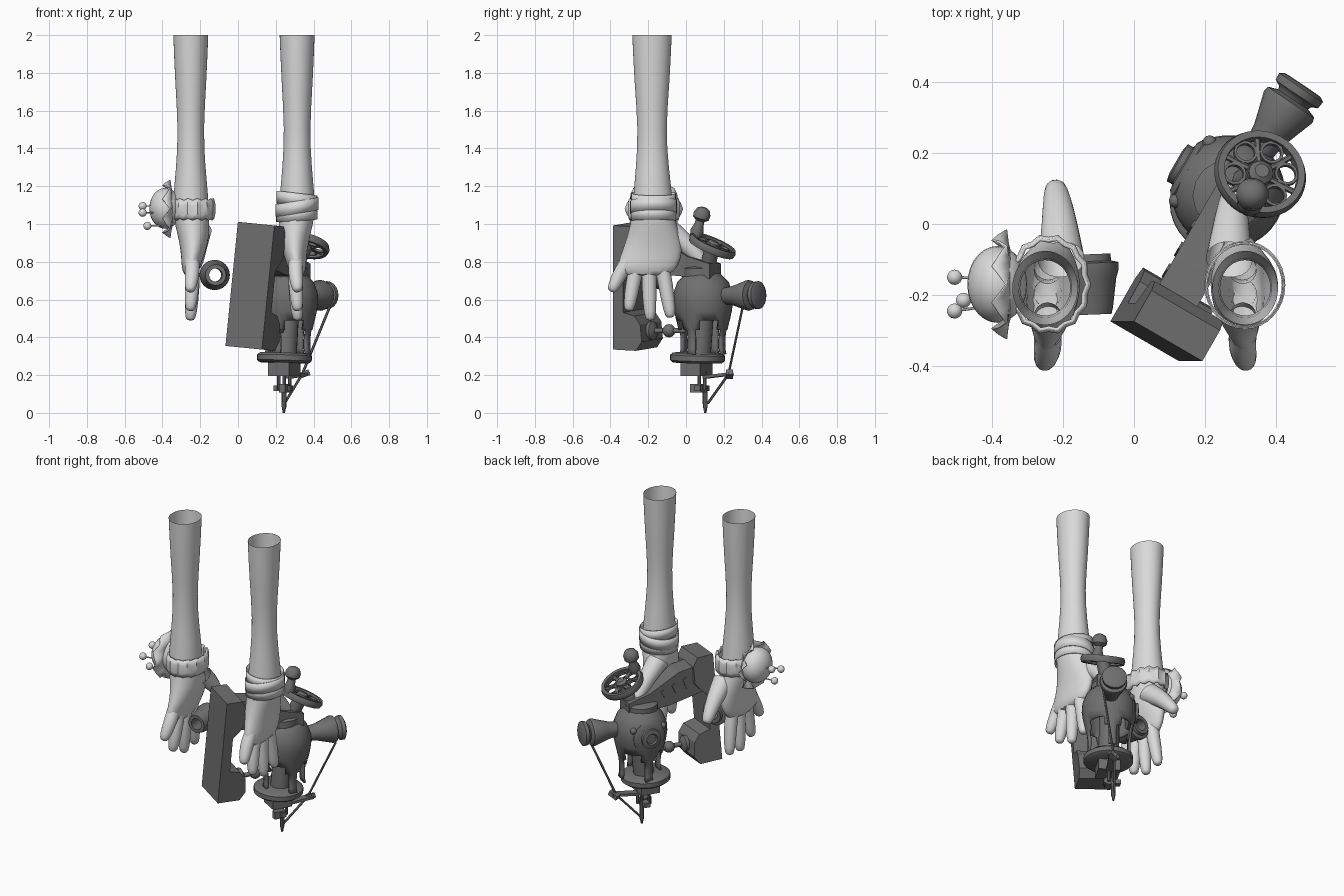
import bpy, bmesh, math
from mathutils import Vector, Matrix

if "Cube" in bpy.data.objects:
    bpy.data.objects.remove(bpy.data.objects["Cube"])

def material(name, v):
    m = bpy.data.materials.new(name)
    m.diffuse_color = (v, v, v, 1)
    m.use_nodes = True
    m.node_tree.nodes["Principled BSDF"].inputs["Base Color"].default_value = m.diffuse_color
    return m

LIGHT = material("light_grey", 0.7)
DARK = material("dark_grey", 0.16)
TURN = Matrix.Rotation(math.radians(-30), 4, 'Z')   # machine heading

def finish(name, bm, mat, matrix=Matrix(), smooth=40, solid=0, subsurf=0):
    bmesh.ops.recalc_face_normals(bm, faces=bm.faces)
    me = bpy.data.meshes.new(name)
    bm.to_mesh(me)
    bm.free()
    me.materials.append(mat)
    ob = bpy.data.objects.new(name, me)
    ob.matrix_world = matrix
    bpy.context.collection.objects.link(ob)
    if solid:
        s = ob.modifiers.new("thickness", 'SOLIDIFY')
        s.thickness, s.offset = solid, 0
    if subsurf:
        ob.modifiers.new("smooth", 'SUBSURF').levels = subsurf
    if smooth:
        bpy.ops.object.select_all(action='DESELECT')
        ob.select_set(True)
        bpy.context.view_layer.objects.active = ob
        bpy.ops.object.shade_smooth_by_angle(angle=math.radians(smooth))
    return ob

def skin_rings(bm, rings, closed=False, caps=(True, True)):
    rows = [[bm.verts.new(p) for p in r] for r in rings]
    pairs = list(zip(rows, rows[1:])) + ([(rows[-1], rows[0])] if closed else [])
    for a, b in pairs:
        for i in range(len(a)):
            j = (i + 1) % len(a)
            bm.faces.new((a[i], a[j], b[j], b[i]))
    if caps[0]:
        bm.faces.new(rows[0])
    if caps[1]:
        bm.faces.new(rows[-1])

def circle(n, rx, ry, c=(0, 0, 0)):
    return [Vector(c) + Vector((rx * math.cos(t), ry * math.sin(t), 0))
            for t in (2 * math.pi * i / n for i in range(n))]

def axis_matrix(origin, axis):
    return Matrix.Translation(origin) @ Vector(axis).to_track_quat('Z', 'Y').to_matrix().to_4x4()

def lathe(name, profile, origin, axis, mat, n=24, closed=False, caps=(True, True), **kw):
    bm = bmesh.new()
    skin_rings(bm, [circle(n, r, r, (0, 0, h)) for r, h in profile],
               closed, (False, False) if closed else caps)
    return finish(name, bm, mat, axis_matrix(origin, axis), **kw)

def rod(name, a, b, r, mat=DARK, n=10, r2=None):
    a, b = Vector(a), Vector(b)
    return lathe(name, [(r, 0), (r2 or r, (b - a).length)], a, b - a, mat, n)

def ball(name, c, r, mat, scale=(1, 1, 1), seg=20):
    bm = bmesh.new()
    bmesh.ops.create_uvsphere(bm, u_segments=seg, v_segments=seg // 2, radius=r)
    return finish(name, bm, mat, Matrix.Translation(c) @ Matrix.Diagonal((*scale, 1)), 60)

def box(name, c, size, matrix=TURN):
    bm = bmesh.new()
    bmesh.ops.create_cube(bm, size=1, matrix=Matrix.Diagonal((*size, 1)))
    return finish(name, bm, DARK, Matrix.Translation(c) @ matrix, 0)

def slab(name, profile, half, matrix):
    # (depth, height) outline extruded sideways
    bm = bmesh.new()
    skin_rings(bm, [[(x, y, z) for y, z in profile] for x in (-half, half)])
    return finish(name, bm, DARK, matrix, 0)

# --- arms with hands, mirrored about x = 0.03 ---
ARM = [(2, -.18, .094, .106), (1.75, -.18, .084, .095), (1.5, -.18, .067, .073),
       (1.3, -.178, .078, .088), (1.15, -.176, .094, .104), (1.04, -.175, .096, .112),
       (.95, -.17, .087, .138), (.86, -.175, .068, .162), (.78, -.205, .05, .165),
       (.72, -.215, .04, .135)]
FINGERS = {"little_finger": [(-.31, .8), (-.345, .745), (-.385, .665)],
           "ring_finger": [(-.26, .78), (-.28, .69), (-.3, .565)],
           "middle_finger": [(-.195, .78), (-.196, .67), (-.19, .515)],
           "index_finger": [(-.13, .79), (-.108, .68), (-.085, .53)],
           "thumb": [(-.1, .97), (.01, .89), (.095, .79)]}
for side, cx, s in (("left", -.255, 1), ("right", .318, -1)):
    bm = bmesh.new()
    skin_rings(bm, [circle(20, rx, ry, (cx + s * (.02 if .8 < z < 1 else .005), y, z))
                    for z, y, rx, ry in ARM], caps=(False, True))
    finish(side + "_arm", bm, LIGHT, smooth=80, subsurf=1)
    for name, path in FINGERS.items():
        bm = bmesh.new()
        thumb = name == "thumb"
        pts = [Vector((cx + s * ((.05, .045, .035) if thumb else (.012, .014, .004))[i], y, z))
               for i, (y, z) in enumerate(path)]
        d = (pts[2] - pts[1]).normalized()
        radii = (.07, .052, .038, .024) if thumb else (.042, .042, .035, .02)
        pts.append(pts[2] + d * .028)
        q = d.to_track_quat('Z', 'Y')
        skin_rings(bm, [[p + q @ v for v in circle(10, r, r)] for p, r in zip(pts, radii)],
                   caps=(False, True))
        finish(side + "_" + name, bm, LIGHT, smooth=80, subsurf=1)

# --- ruffled cuff on the left wrist ---
bm = bmesh.new()
rings = []
for z, grow in ((1.025, .002), (1.05, .007), (1.1, .007), (1.13, 0)):
    pts = circle(28, 1, 1)
    rings.append([(-.24 + p.x * (.104 + grow + .004 * (-1) ** i),
                   -.17 + p.y * (.126 + grow + .004 * (-1) ** i),
                   z + .005 * (-1) ** i) for i, p in enumerate(pts)])
skin_rings(bm, rings, caps=(False, False))
finish("ruffled_cuff", bm, LIGHT, solid=.01)

# --- pincushion with petal skirt and pins ---
ball("pincushion", (-.385, -.17, 1.083), .108, LIGHT, (.78, 1, 1), 28)
bm = bmesh.new()
rings = []
for k, (r, x) in enumerate(((.075, -.345), (.11, -.355), (.145, -.38))):
    rings.append([(x + (.02 * math.cos(i * math.pi / 2) if k == 2 else 0),
                   -.17 + p.x * r * (1 + .03 * k * math.cos(i * math.pi / 2)),
                   1.08 + p.y * r * (1 + .03 * k * math.cos(i * math.pi / 2)))
                  for i, p in enumerate(circle(32, 1, 1))])
skin_rings(bm, rings, caps=(False, False))
finish("petal_skirt", bm, LIGHT, solid=.006)
for y, x, z in ((-.15, -.505, 1.095), (-.215, -.48, .99), (-.245, -.505, 1.06)):
    rod("pin", (x + .1, y * .8 - .034, z), (x, y, z), .004, LIGHT, 6)
    ball("pin_head", (x, y, z), .022, LIGHT, seg=14)

# --- wound tape on the right wrist ---
for z, tilt, rx in ((1.05, .06, .108), (1.09, .16, .112), (1.13, -.12, .106)):
    bm = bmesh.new()
    skin_rings(bm, [[(.312 + p.x, -.172 + p.y, z + dz + tilt * p.x + .08 * tilt * p.y)
                     for p in circle(32, rx, rx + .01)] for dz in (-.033, .033)],
               caps=(False, False))
    finish("wrist_tape", bm, LIGHT, solid=.004)

# --- bobbin at the left hand, wide end to the back ---
lathe("bobbin", [(.035, 0), (.055, 0), (.06, .02), (.072, .1), (.08, .125), (.08, .145),
                 (.06, .15), (.058, .17), (.035, .17)], (-.118, -.255, .73), (-.04, 1, 0),
      DARK, 24, True)

# --- machine column, grip arm with slots ---
COL = Matrix.Translation((.03, -.33, .345)) @ Matrix.Rotation(.1, 4, 'Y') @ TURN
slab("column", [(0, 0), (.14, 0), (.175, .05), (.165, .14), (.13, .185), (.06, .2), (.06, .42),
                (.1, .46), (.13, .5), (.13, .61), (.1, .66), (0, .66)], .112, COL)
GRIP = Matrix.Translation((.05, -.33, 0)) @ TURN
slab("grip_arm", [(.08, .96), (.08, .78), (.3, .73), (.56, .71), (.56, .79), (.42, .83),
                  (.24, .93)], .062, GRIP)
for i in range(3):
    y = .17 + i * .07
    slab("grip_slot", [(y, .82 - i * .015), (y + .02, .815 - i * .015),
                       (y + .045, .88 - i * .025), (y + .025, .89 - i * .025)], .004,
         GRIP @ Matrix.Translation((-.063, 0, 0)))

# --- bulb body with arched openings, inner column ---
BX, BY = .265, .09
bm = bmesh.new()
prof = [(.03, .745), (.09, .73), (.13, .69), (.15, .635), (.153, .59), (.146, .54), (.135, .49),
        (.124, .44), (.118, .39), (.118, .34), (.125, .31)]
skin_rings(bm, [circle(32, r, r, (0, 0, z)) for r, z in prof], caps=(True, False))
gone = []
for f in bm.faces:
    c = f.calc_center_median()
    a = abs((math.degrees(math.atan2(c.y, c.x)) % 90) - 45)
    if .32 < c.z < .5 and a < (18 if c.z > .46 else 30):
        gone.append(f)
bmesh.ops.delete(bm, geom=gone, context='FACES')
finish("bulb_body", bm, DARK, Matrix.Translation((BX, BY, 0)) @ TURN, 50, solid=.014)
rod("inner_column", (.25, .07, .28), (BX, BY, .55), .06, n=16)
lathe("base_ring", [(.13, 0), (.145, .012), (.145, .04), (.13, .052)],
      (.245, .06, .265), (.03, .02, 1), DARK, 32)
lathe("neck", [(.1, 0), (.1, .05), (.08, .06)], (BX, BY - .01, .715), (0, 0, 1), DARK, 16)

# --- side port, spindle and knob ---
OUT = Vector((-.866, .5, 0))
C = Vector((BX, BY, .6))
lathe("side_port", [(.1, 0), (.1, .02), (.075, .035), (.06, .035), (.06, .055), (.035, .06),
                    (.03, .05)], C + OUT * .11, OUT, DARK, 24)
for dy in (-.095, .095):
    ball("rivet", C + OUT * .115 + Vector((.5 * dy, .866 * dy, .05)), .02, DARK, seg=12)
rod("spindle", (.13, -.2, .435), (.23, 0, .435), .014)
lathe("spindle_plate", [(.05, 0), (.05, .02), (.025, .035)], (.13, -.19, .435), (.5, .866, 0), DARK, 12)
ball("spindle_knob", (.185, -.09, .435), .035, DARK, seg=14)

# --- flywheel with spokes, petal rings and crank knob ---
N = Vector((.2, .38, .9)).normalized()
W = Vector((.355, .14, .885))
lathe("flywheel_rim", [(.106, -.018), (.125, -.02), (.132, 0), (.125, .02), (.106, .018)],
      W, N, DARK, 36, True)
lathe("flywheel_hub", [(.035, -.02), (.035, .015), (.02, .028)], W, N, DARK, 16)
rod("flywheel_axle", C + Vector((.01, .01, .1)), W, .04, n=12)
WM = axis_matrix(W, N)
for i in range(6):
    a = i * math.pi / 3
    d = Vector((math.cos(a), math.sin(a), 0))
    rod("flywheel_spoke", WM @ (d * .02), WM @ (d * .115), .009, n=6)
    e = Vector((math.cos(a + .52), math.sin(a + .52), 0))
    lathe("flywheel_petal", [(.026, -.007), (.034, -.007), (.034, .007), (.026, .007)],
          WM @ (e * .075), N, DARK, 14, True)
K = Vector((.325, .05, .935))
lathe("crank_knob", [(.03, 0), (.036, .03), (.026, .06), (.024, .085), (.044, .1), (.046, .125),
                     (.034, .15), (.015, .16)], K, (.07, .3, 1), DARK, 16)

# --- spool holder, flaring cup with end flange ---
U = Vector((.56, .83, .02))
lathe("spool_holder", [(.04, -.06), (.052, .02), (.058, .04), (.082, .115), (.078, .13),
                       (.05, .14), (.055, .15), (.072, .158), (.074, .18), (.06, .188)],
      (.37, .235, .62), U, DARK, 20)

# --- needle assembly under the base ---
box("needle_housing", (.245, .055, .235), (.13, .12, .08))
box("needle_clamp", (.24, .085, .13), (.1, .035, .028))
box("clamp_block", (.25, .06, .13), (.035, .07, .045))
for p in ((.215, .07), (.245, .1), (.275, .1)):
    rod("needle_bar", (*p, .22), (*p, .12), .009, n=8)
rod("needle", (.245, .1, .14), (.243, .102, .03), .013, n=8)
rod("needle_tip", (.243, .102, .04), (.243, .102, 0), .013, n=8, r2=.006)
box("thread_guide", (.315, .17, .198), (.045, .17, .016), Matrix.Rotation(-.6, 4, 'Z') @ Matrix.Rotation(.1, 4, 'X'))
box("guide_hook", (.35, .23, .205), (.06, .035, .03), Matrix.Rotation(-.4, 4, 'Y'))

# --- thread ---
rod("upper_thread", (.485, .3, .56), (.34, .225, .205), .007, n=6)
rod("lower_thread", (.34, .225, .205), (.246, .115, .05), .007, n=6)
